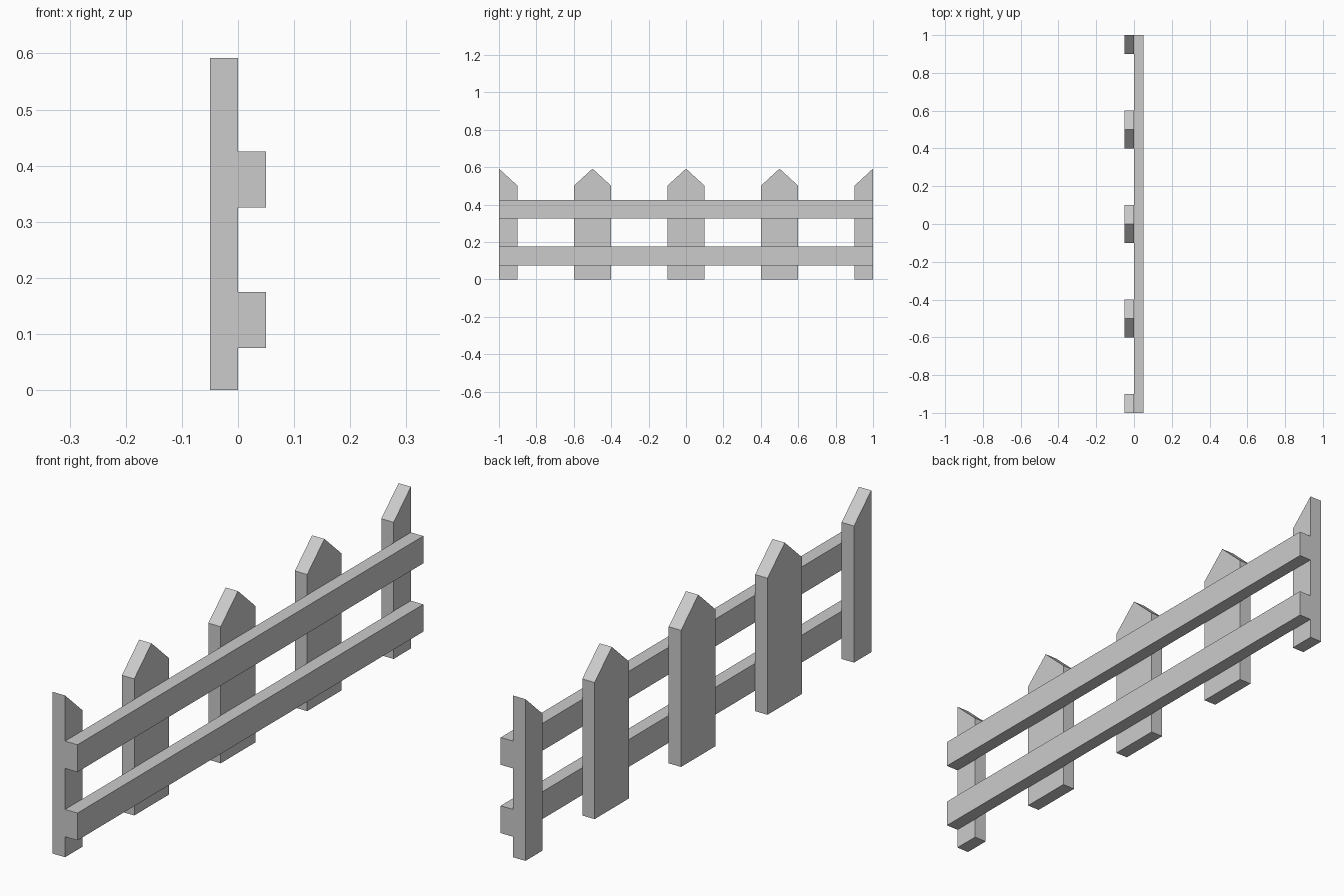
import bpy
import bmesh

if "Cube" in bpy.data.objects:
    bpy.data.objects.remove(bpy.data.objects["Cube"])

PICKET_HALF = 0.1
SHOULDER, PEAK = 0.5, 0.592


def extrude_profile(name, points, x0, x1):
    """Extrude a (y, z) outline along x."""
    bm = bmesh.new()
    face = bm.faces.new([bm.verts.new((x0, y, z)) for y, z in points])
    geom = bmesh.ops.extrude_face_region(bm, geom=[face])["geom"]
    verts = [v for v in geom if isinstance(v, bmesh.types.BMVert)]
    bmesh.ops.translate(bm, verts=verts, vec=(x1 - x0, 0, 0))
    bmesh.ops.recalc_face_normals(bm, faces=bm.faces)
    mesh = bpy.data.meshes.new(name)
    bm.to_mesh(mesh)
    bm.free()
    obj = bpy.data.objects.new(name, mesh)
    bpy.context.collection.objects.link(obj)
    return obj


# Full pointed pickets
for i, c in enumerate((-0.5, 0.0, 0.5)):
    l, r = c - PICKET_HALF, c + PICKET_HALF
    extrude_profile(f"picket_{i + 1}",
                    [(l, 0), (r, 0), (r, SHOULDER), (c, PEAK), (l, SHOULDER)],
                    -0.05, 0)

# Half pickets, cut off flush at both ends so sections can be tiled
for side, name in ((-1, "half_picket_start"), (1, "half_picket_end")):
    inner = side * (1 - PICKET_HALF)
    extrude_profile(name,
                    [(inner, 0), (side, 0), (side, PEAK), (inner, SHOULDER)],
                    -0.05, 0)

# Horizontal rails
for name, z in (("lower_rail", 0.075), ("upper_rail", 0.325)):
    extrude_profile(name, [(-1, z), (1, z), (1, z + 0.1), (-1, z + 0.1)], 0, 0.05)
